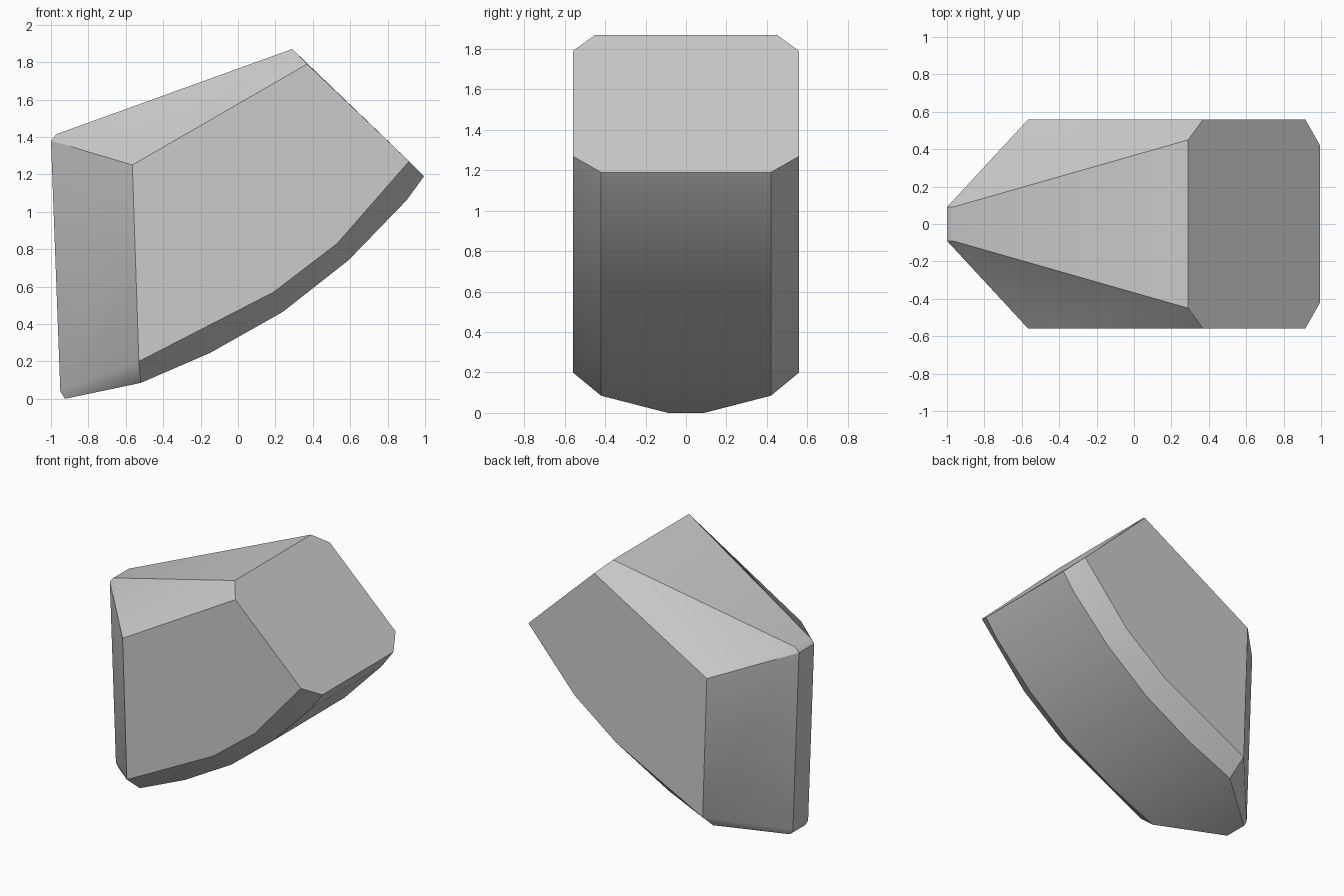
import bpy, bmesh, math

cube = bpy.data.objects.get("Cube")
if cube:
    bpy.data.objects.remove(cube, do_unlink=True)

# Single stone colour
stone = bpy.data.materials.new("light grey stone")
stone.use_nodes = True
grey = (0.6, 0.6, 0.6, 1)
stone.diffuse_color = grey
stone.node_tree.nodes["Principled BSDF"].inputs["Base Color"].default_value = grey

# Outlines as (x, z), grouped by half width
SIDE, BELLY, TOP, NOSE = 0.56, 0.42, 0.45, 0.09
outlines = {
    # flat flank
    SIDE: [(-0.565, 1.25), (0.37, 1.79), (0.915, 1.27), (0.53, 0.83),
           (0.19, 0.57), (-0.53, 0.20)],
    # curved underside
    BELLY: [(-0.52, 0.085), (-0.15, 0.245), (0.24, 0.465), (0.59, 0.74),
            (0.90, 1.06), (0.995, 1.19)],
    # upper end of the sloping roof
    TOP: [(0.29, 1.87)],
    # narrow rear edge with small chamfers
    NOSE: [(-0.97, 1.415), (-1.0, 1.38), (-0.95, 0.04), (-0.925, 0.0)],
}

# Mirror the outlines across y and wrap them into a convex block
bm = bmesh.new()
for width, points in outlines.items():
    for x, z in points:
        for side in (-1, 1):
            bm.verts.new((x, side * width, z))
bmesh.ops.convex_hull(bm, input=bm.verts[:])
bmesh.ops.dissolve_limit(bm, angle_limit=math.radians(3),
                         verts=bm.verts[:], edges=bm.edges[:])
bmesh.ops.recalc_face_normals(bm, faces=bm.faces[:])

mesh = bpy.data.meshes.new("wedge_block")
bm.to_mesh(mesh)
bm.free()
mesh.materials.append(stone)
block = bpy.data.objects.new("wedge_block", mesh)
bpy.context.collection.objects.link(block)

# Soft underside, crisp chamfers
bpy.ops.object.select_all(action="DESELECT")
block.select_set(True)
bpy.context.view_layer.objects.active = block
bpy.ops.object.shade_smooth_by_angle(angle=math.radians(30))
